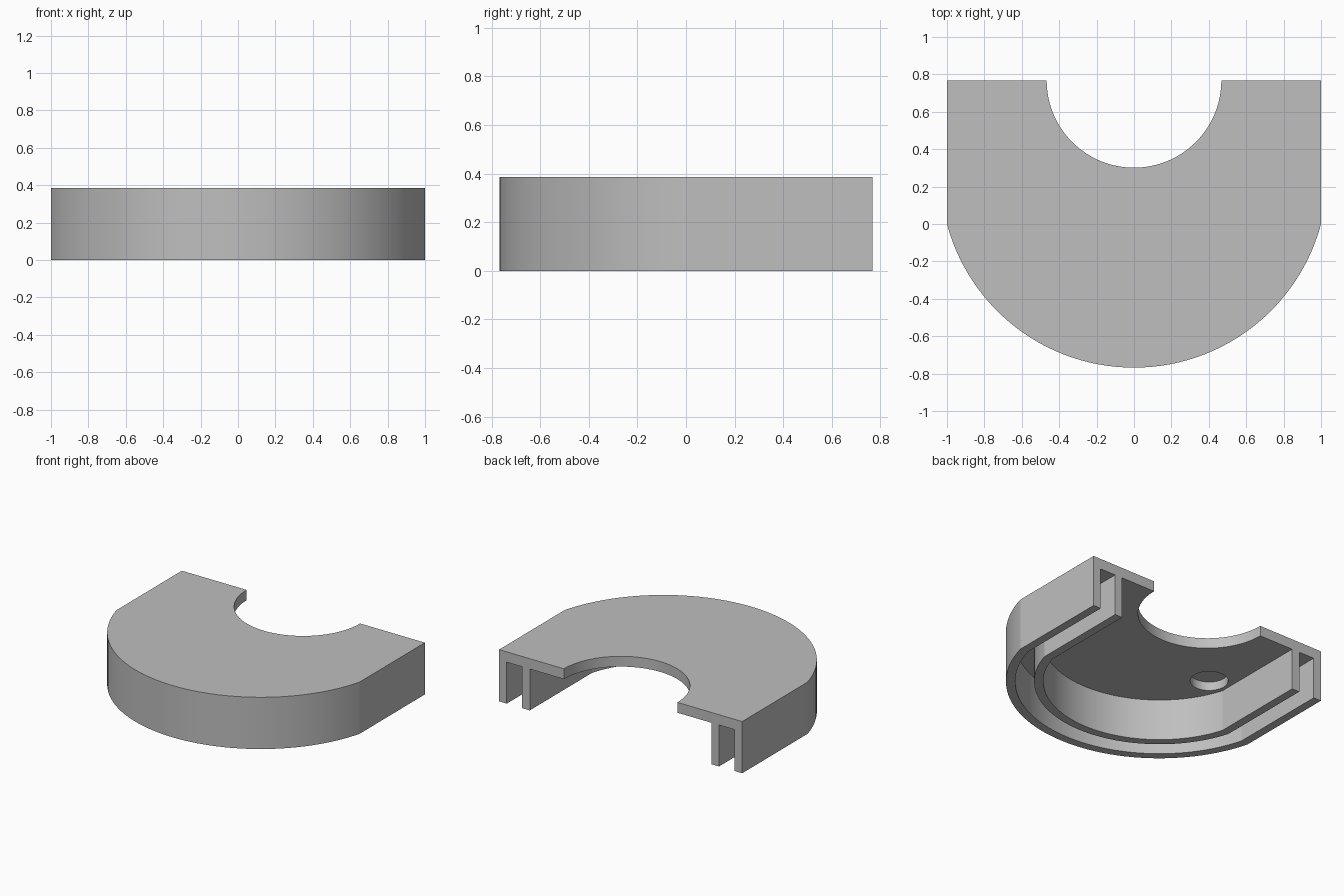
import bpy, bmesh, math

cube = bpy.data.objects.get("Cube")
if cube:
    bpy.data.objects.remove(cube, do_unlink=True)

HEIGHT, BACK = 0.385, 0.768
PLATE = 0.077                                     # top plate thickness
ARC_Y = 0.267                                     # centre of the front arc
ARC_R = BACK + ARC_Y

grey = bpy.data.materials.new("light_grey")
grey.use_nodes = True
colour = (0.52, 0.52, 0.52, 1)
grey.diffuse_color = colour
grey.node_tree.nodes["Principled BSDF"].inputs["Base Color"].default_value = colour


def outline(inset, back=BACK, steps=56):
    """Straight sides closed by a front arc, moved inward by inset."""
    half, r = 1 - inset, ARC_R - inset
    end = math.asin(half / r)
    pts = [(half, back)]
    for i in range(steps + 1):
        a = end - 2 * end * i / steps
        pts.append((r * math.sin(a), ARC_Y - r * math.cos(a)))
    return pts + [(-half, back)]


def circle(x, y, r, steps):
    return [(x + r * math.cos(math.tau * i / steps),
             y + r * math.sin(math.tau * i / steps)) for i in range(steps)]


def prism(name, pts, z0, z1):
    """Extrude a closed outline between two heights."""
    bm = bmesh.new()
    face = bm.faces.new([bm.verts.new((x, y, z0)) for x, y in pts])
    top = bmesh.ops.extrude_face_region(bm, geom=[face])["geom"]
    bmesh.ops.translate(bm, vec=(0, 0, z1 - z0),
                        verts=[v for v in top if isinstance(v, bmesh.types.BMVert)])
    bmesh.ops.recalc_face_normals(bm, faces=bm.faces)
    mesh = bpy.data.meshes.new(name)
    bm.to_mesh(mesh)
    bm.free()
    mesh.materials.append(grey)
    obj = bpy.data.objects.new(name, mesh)
    bpy.context.collection.objects.link(obj)
    return obj


def cut(target, cutter):
    cutter.hide_render = True
    bpy.context.view_layer.objects.active = target
    mod = target.modifiers.new("cut", "BOOLEAN")
    mod.operation, mod.solver, mod.object = "DIFFERENCE", "EXACT", cutter
    bpy.ops.object.modifier_apply(modifier=mod.name)
    bpy.data.objects.remove(cutter, do_unlink=True)


# Solid body
body = prism("cover_body", outline(0), 0, HEIGHT)
under = HEIGHT - PLATE

# Groove between the outer and inner walls, open at the back
groove = outline(0.0625, BACK + 0.1) + outline(0.19, BACK + 0.1)[::-1]
cut(body, prism("groove_cutter", groove, -0.1, under))

# Main cavity inside the inner wall
cut(body, prism("cavity_cutter", outline(0.252, BACK + 0.1), -0.1, under))

# Half-round notch through the plate at the back
cut(body, prism("notch_cutter", circle(0, BACK, 0.467, 96), 0.1, HEIGHT + 0.1))

# Blind round recesses in the underside of the plate
for side in (-1, 1):
    cut(body, prism("recess_cutter", circle(side * 0.594, 0.08, 0.128, 48),
                    0.2, HEIGHT - 0.012))

# Smooth arcs with crisp corners
bpy.ops.object.select_all(action="DESELECT")
body.select_set(True)
bpy.context.view_layer.objects.active = body
bpy.ops.object.shade_smooth_by_angle(angle=math.radians(10))
